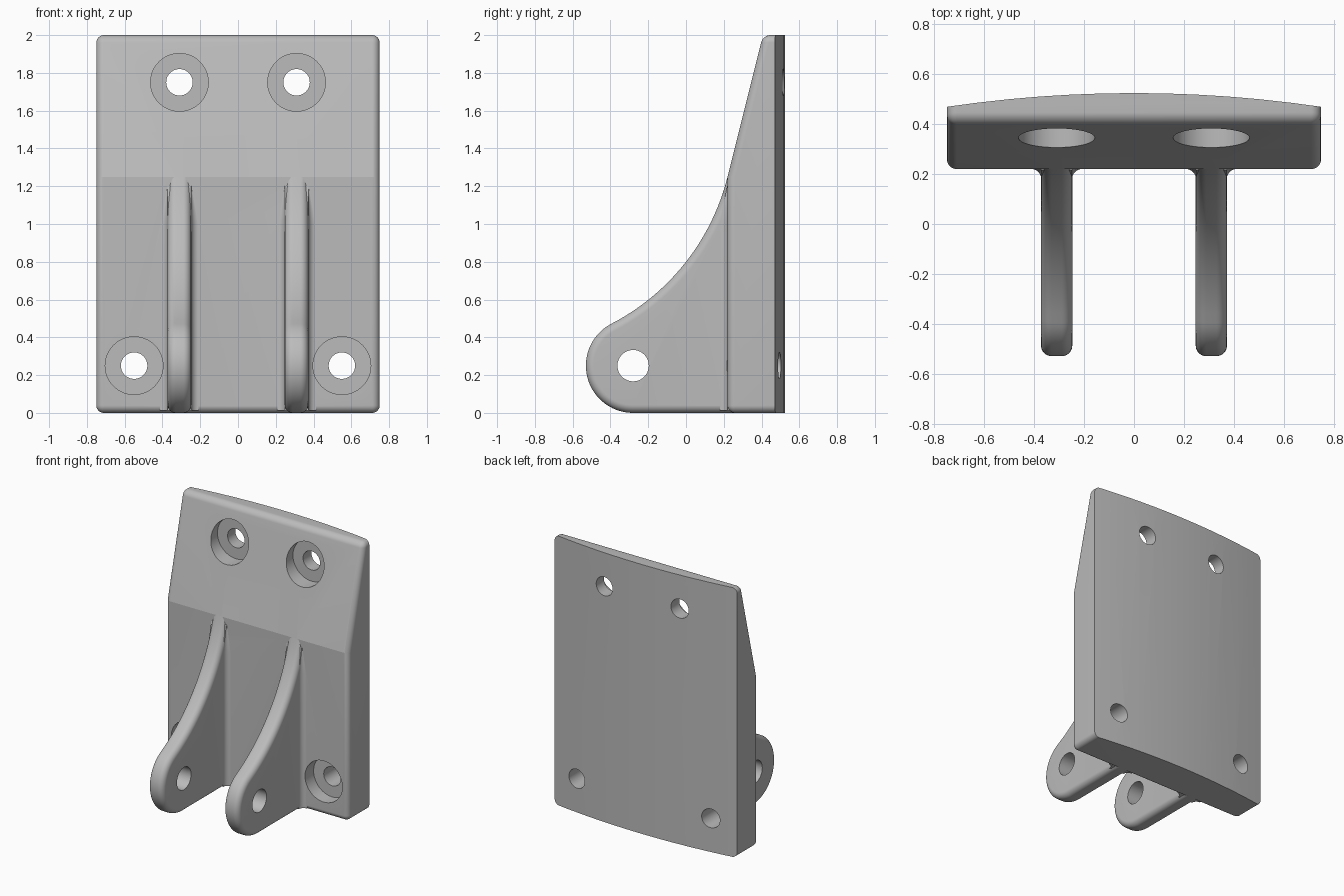
import bpy, bmesh, math
from mathutils import Matrix, Vector

if "Cube" in bpy.data.objects:
    bpy.data.objects.remove(bpy.data.objects["Cube"])

FRONT, RIDGE, SLOPE_TOP = 0.22, 1.25, 0.4075   # plate face depth, ridge height, depth at top
EAR_X, EAR_HALF = 0.31, 0.0625

grey = bpy.data.materials.new("light grey")
grey.diffuse_color = (0.50, 0.50, 0.50, 1)
grey.use_nodes = True
grey.node_tree.nodes["Principled BSDF"].inputs["Base Color"].default_value = grey.diffuse_color


def to_object(name, bm):
    bmesh.ops.recalc_face_normals(bm, faces=bm.faces)
    mesh = bpy.data.meshes.new(name)
    bm.to_mesh(mesh)
    bm.free()
    ob = bpy.data.objects.new(name, mesh)
    bpy.context.collection.objects.link(ob)
    mesh.materials.append(grey)
    return ob


def prism_x(points, x0, x1):
    """Extrude a (y, z) outline along x."""
    bm = bmesh.new()
    face = bm.faces.new([bm.verts.new((x0, y, z)) for y, z in points])
    geo = bmesh.ops.extrude_face_region(bm, geom=[face])["geom"]
    bmesh.ops.translate(bm, vec=(x1 - x0, 0, 0),
                        verts=[g for g in geo if isinstance(g, bmesh.types.BMVert)])
    bmesh.ops.recalc_face_normals(bm, faces=bm.faces)
    return bm


def round_edges(bm, edges, radius):
    bmesh.ops.bevel(bm, geom=edges, offset=radius, offset_type='OFFSET',
                    segments=9, profile=0.5, affect='EDGES', clamp_overlap=False)


def cylinder(name, start, end, radius, segments=48):
    a, b = Vector(start), Vector(end)
    bm = bmesh.new()
    bmesh.ops.create_cone(bm, cap_ends=True, segments=segments, radius1=radius,
                          radius2=radius, depth=(b - a).length)
    turn = (b - a).to_track_quat('Z', 'Y').to_matrix().to_4x4()
    bmesh.ops.transform(bm, matrix=Matrix.Translation((a + b) / 2) @ turn, verts=bm.verts)
    return to_object(name, bm)


def combine(target, other, operation):
    mod = target.modifiers.new("boolean", 'BOOLEAN')
    mod.operation, mod.solver, mod.object = operation, 'EXACT', other
    bpy.context.view_layer.objects.active = target
    bpy.ops.object.modifier_apply(modifier=mod.name)
    bpy.data.objects.remove(other)


# Mounting plate: sloped upper face, rounded rim, back trimmed to a shallow arc
bm = prism_x([(FRONT, 0), (FRONT, RIDGE), (SLOPE_TOP, 2), (0.6, 2), (0.6, 0)], -0.75, 0.75)


def is_rim(edge):
    a, b = (v.co for v in edge.verts)
    on_back = a.y > 0.59 and b.y > 0.59
    on_ridge = abs(a.z - RIDGE) < 0.01 and abs(b.z - RIDGE) < 0.01
    return not (on_back or on_ridge)


round_edges(bm, [e for e in bm.edges if is_rim(e)], 0.04)
bracket = to_object("bracket", bm)
R = 5.14
combine(bracket, cylinder("back_arc", (0, 0.525 - R, -1), (0, 0.525 - R, 3), R, 256), 'INTERSECT')

# Ear outline: round nose, then a concave sweep tangent to the sloped face
NOSE, NOSE_R = (-0.28, 0.25), 0.25
SWEEP, SWEEP_R = (-0.951, 1.543), 1.207


def arc(center, radius, start, end, steps):
    return [(center[0] + radius * math.cos(math.radians(start + (end - start) * i / steps)),
             center[1] + radius * math.sin(math.radians(start + (end - start) * i / steps)))
            for i in range(steps + 1)]


meet = math.degrees(math.atan2(SWEEP[1] - NOSE[1], SWEEP[0] - NOSE[0]))
outline = ([(0.3, 0)] + arc(NOSE, NOSE_R, 270, meet, 30)
           + arc(SWEEP, SWEEP_R, meet - 180, -14.04, 24)[1:] + [(0.3, RIDGE)])

for side in (-1, 1):
    x = side * EAR_X
    # Ear with rounded edges
    bm = prism_x(outline, x - EAR_HALF, x + EAR_HALF)
    border = [e for e in bm.edges if abs(e.verts[0].co.x - e.verts[1].co.x) < 1e-5
              and min(v.co.y for v in e.verts) < 0.29]
    round_edges(bm, border, 0.042)
    combine(bracket, to_object("ear", bm), 'UNION')

    # Fillet where the ear meets the plate, fading out towards the ridge
    bm = bmesh.new()
    rings = []
    for z, r in ((0.012, 0.04), (1.0, 0.04), (1.08, 0.028), (1.14, 0.015), (1.2, 0.003)):
        half = [(EAR_HALF + r, 0.26)]
        half += [(EAR_HALF - 0.0005 + r * (1 - math.sin(t)), FRONT + 0.0005 - r * (1 - math.cos(t)))
                 for t in (math.pi / 2 * i / 8 for i in range(9))]
        ring = half + [(-px, py) for px, py in reversed(half)]
        rings.append([bm.verts.new((x + px, py, z)) for px, py in ring])
    n = len(rings[0])
    for low, high in zip(rings, rings[1:]):
        for i in range(n):
            j = (i + 1) % n
            bm.faces.new((low[i], low[j], high[j], high[i]))
    bm.faces.new(rings[0])
    bm.faces.new(rings[-1])
    combine(bracket, to_object("fillet", bm), 'UNION')

# Pivot hole through both ears
combine(bracket, cylinder("pivot_cutter", (-0.7, *NOSE), (0.7, *NOSE), 0.083), 'DIFFERENCE')

# Counterbored bolt holes: upper pair and lower pair
for side in (-1, 1):
    for x, z, floor, mouth in ((0.31, 1.75, 0.42, 0.1), (0.55, 0.25, 0.32, 0.1)):
        x *= side
        combine(bracket, cylinder("bore_cutter", (x, mouth, z), (x, floor, z), 0.153), 'DIFFERENCE')
        combine(bracket, cylinder("bolt_cutter", (x, mouth, z), (x, 0.7, z), 0.07), 'DIFFERENCE')

bpy.ops.object.select_all(action='DESELECT')
bracket.select_set(True)
bpy.context.view_layer.objects.active = bracket
bpy.ops.object.shade_smooth_by_angle(angle=math.radians(13.5))
